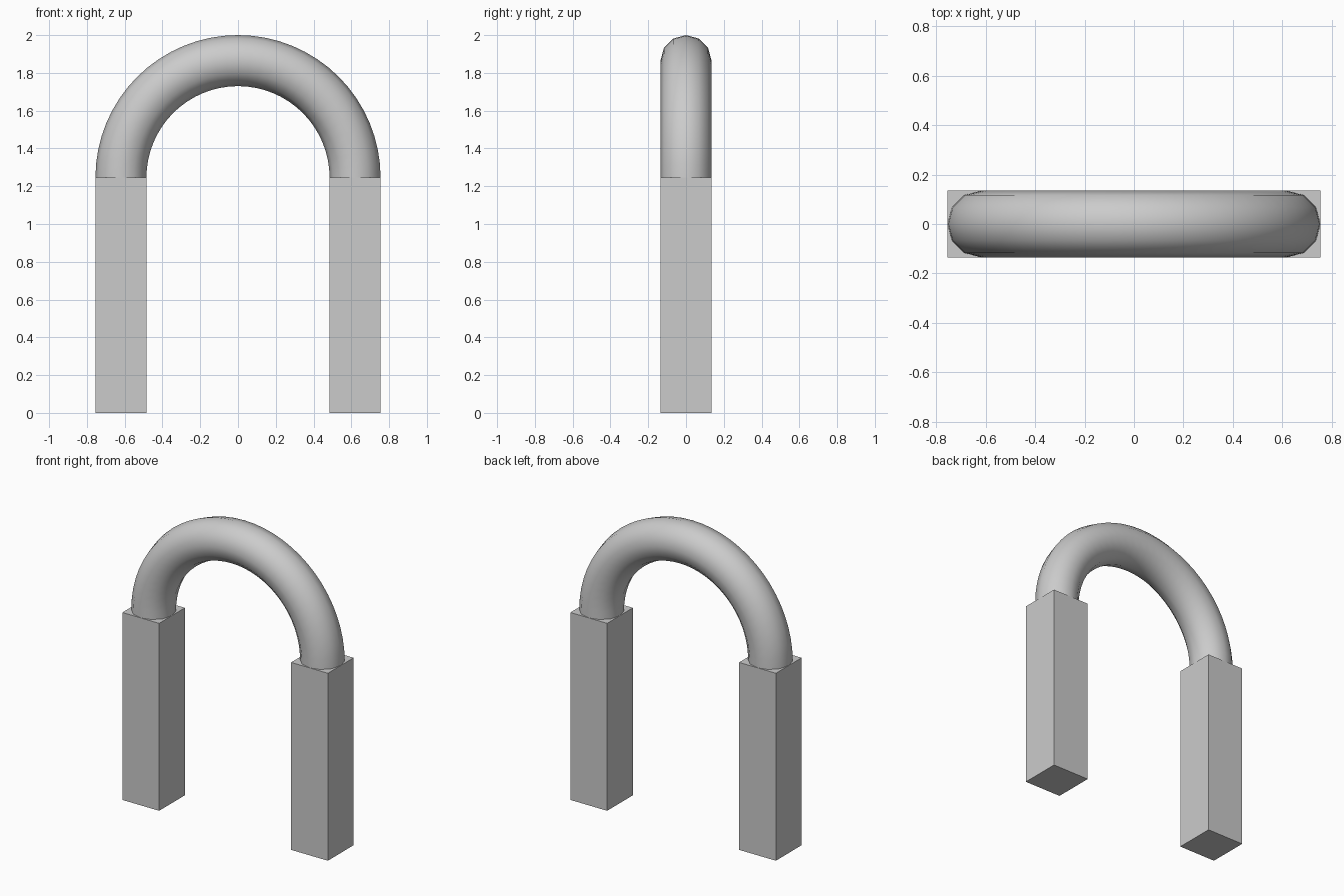
import bpy, bmesh
from math import pi
from mathutils import Matrix, Vector

if "Cube" in bpy.data.objects:
    bpy.data.objects.remove(bpy.data.objects["Cube"])

SPAN = 0.62      # centre line radius of the arch
R = 0.135        # tube radius and half width of the pillars
H = 1.245        # pillar height


def finish(bm, name, smooth=False):
    bmesh.ops.recalc_face_normals(bm, faces=bm.faces)
    for f in bm.faces:
        f.smooth = smooth
    mesh = bpy.data.meshes.new(name)
    bm.to_mesh(mesh)
    bm.free()
    obj = bpy.data.objects.new(name, mesh)
    bpy.context.collection.objects.link(obj)
    return obj


# Square pillars on both sides
for side, sx in (("left", -1), ("right", 1)):
    bm = bmesh.new()
    bmesh.ops.create_cube(bm, size=1, matrix=Matrix.Translation((sx * SPAN, 0, H / 2))
                          @ Matrix.Diagonal((2 * R, 2 * R, H, 1)))
    finish(bm, side + "_pillar")

# Round half-ring arch: 12-sided circle spun from one pillar top to the other
bm = bmesh.new()
ring = [bm.verts.new(Matrix.Rotation(i * pi / 6, 3, 'Z') @ Vector((R, 0, 0)) + Vector((SPAN, 0, H)))
        for i in range(12)]
edges = [bm.edges.new((ring[i], ring[(i + 1) % 12])) for i in range(12)]
bmesh.ops.spin(bm, geom=ring + edges, cent=(0, 0, H), axis=(0, -1, 0),
               angle=pi, steps=32, use_duplicate=False)
arch = finish(bm, "arch", smooth=True)
# Keep the normals facing outward: the outermost face must point away from the centre
top = max(arch.data.polygons, key=lambda p: p.center.z)
if top.normal.z < 0:
    arch.data.flip_normals()
